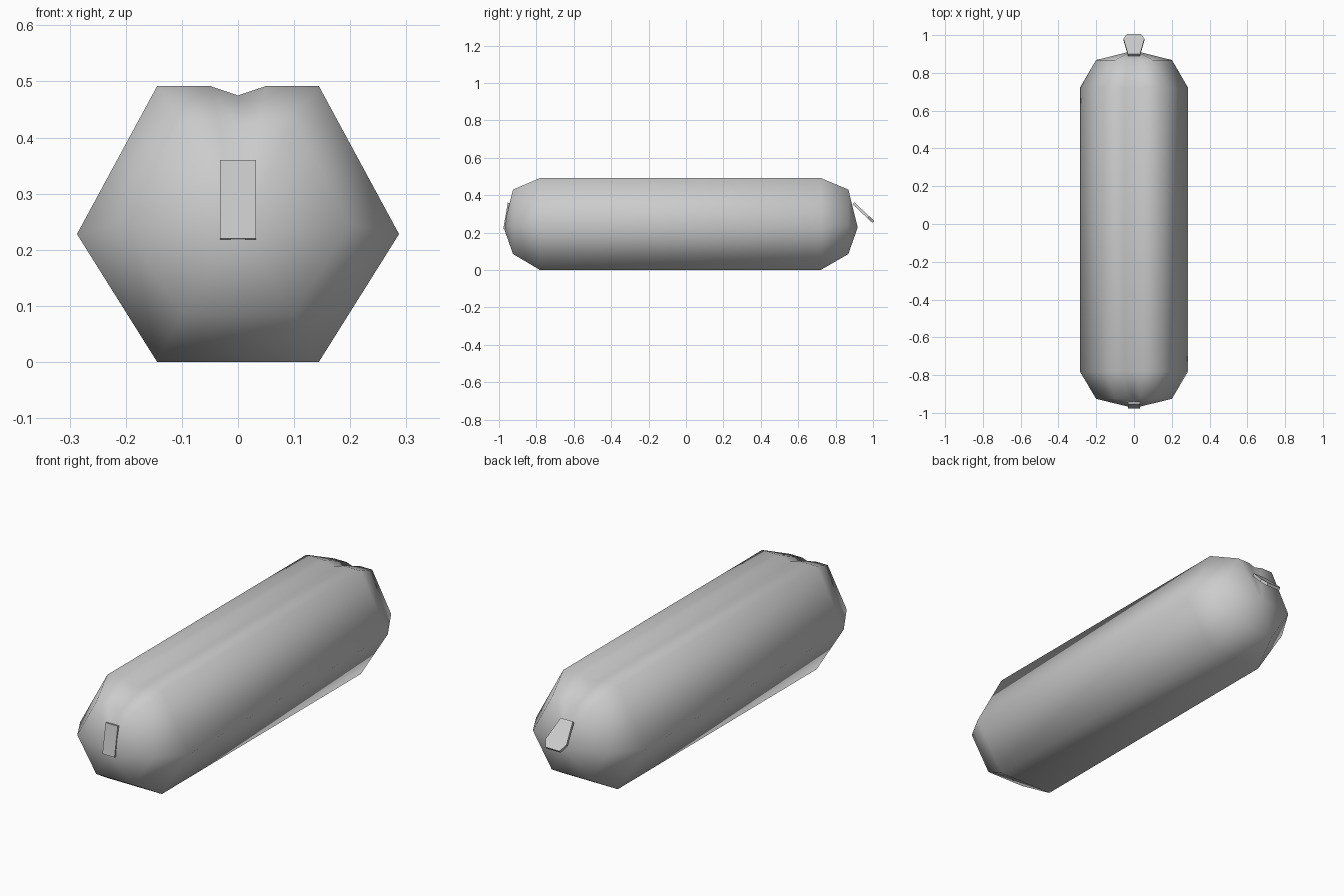
import bpy
import bmesh
from mathutils import Vector

cube = bpy.data.objects.get("Cube")
if cube:
    bpy.data.objects.remove(cube, do_unlink=True)

# Single plain grey material
grey = bpy.data.materials.new("plain grey")
grey.use_nodes = True
colour = (0.6, 0.6, 0.6, 1)
grey.diffuse_color = colour
grey.node_tree.nodes["Principled BSDF"].inputs["Base Color"].default_value = colour


def finish(name, bm, smooth):
    bmesh.ops.recalc_face_normals(bm, faces=bm.faces)
    for f in bm.faces:
        f.smooth = smooth
    mesh = bpy.data.meshes.new(name)
    bm.to_mesh(mesh)
    bm.free()
    mesh.materials.append(grey)
    obj = bpy.data.objects.new(name, mesh)
    bpy.context.collection.objects.link(obj)
    return obj


# Pouch body: hexagonal section with a shallow groove along the top
half = [(0.144, 0), (0.287, 0.228), (0.144, 0.492), (0.05, 0.492)]
section = half + [(0, 0.475)] + [(-x, z) for x, z in reversed(half)]
pivot = 0.285
stations = [(-0.925, 0.7), (-0.78, 1), (0.72, 1), (0.868, 0.7)]

bm = bmesh.new()
rings = [[bm.verts.new((x * s, y, pivot + (z - pivot) * s)) for x, z in section]
         for y, s in stations]
n = len(section)
for a, b in zip(rings, rings[1:]):
    for i in range(n):
        j = (i + 1) % n
        bm.faces.new((a[i], a[j], b[j], b[i]))
# Rounded ends close in a low point
for ring, y in ((rings[0], -0.975), (rings[-1], 0.918)):
    tip = bm.verts.new((0, y, 0.228))
    for i in range(n):
        bm.faces.new((ring[i], ring[(i + 1) % n], tip))
finish("pouch_body", bm, True)


def plate(name, outline, start, end, thickness):
    """Flat tab: outline is (half width, fraction along start to end)."""
    start, end = Vector(start), Vector(end)
    along = end - start
    normal = along.cross(Vector((1, 0, 0))).normalized() * thickness
    loop = outline + [(-x, t) for x, t in reversed(outline)]
    bm = bmesh.new()
    base = bm.faces.new([bm.verts.new(start + along * t + Vector((x, 0, 0)))
                         for x, t in loop])
    new = bmesh.ops.extrude_face_region(bm, geom=[base])["geom"]
    bmesh.ops.translate(bm, vec=normal,
                        verts=[v for v in new if isinstance(v, bmesh.types.BMVert)])
    return finish(name, bm, False)


# Small rectangular pull tab on the front end
plate("front_tab", [(0.032, 0), (0.032, 1)],
      (0, -0.953, 0.36), (0, -0.977, 0.22), -0.024)
# Flared zip pull on the back end
plate("zip_pull", [(0.032, 0), (0.055, 0.75), (0.037, 1)],
      (0, 0.89, 0.352), (0, 0.997, 0.252), -0.014)
